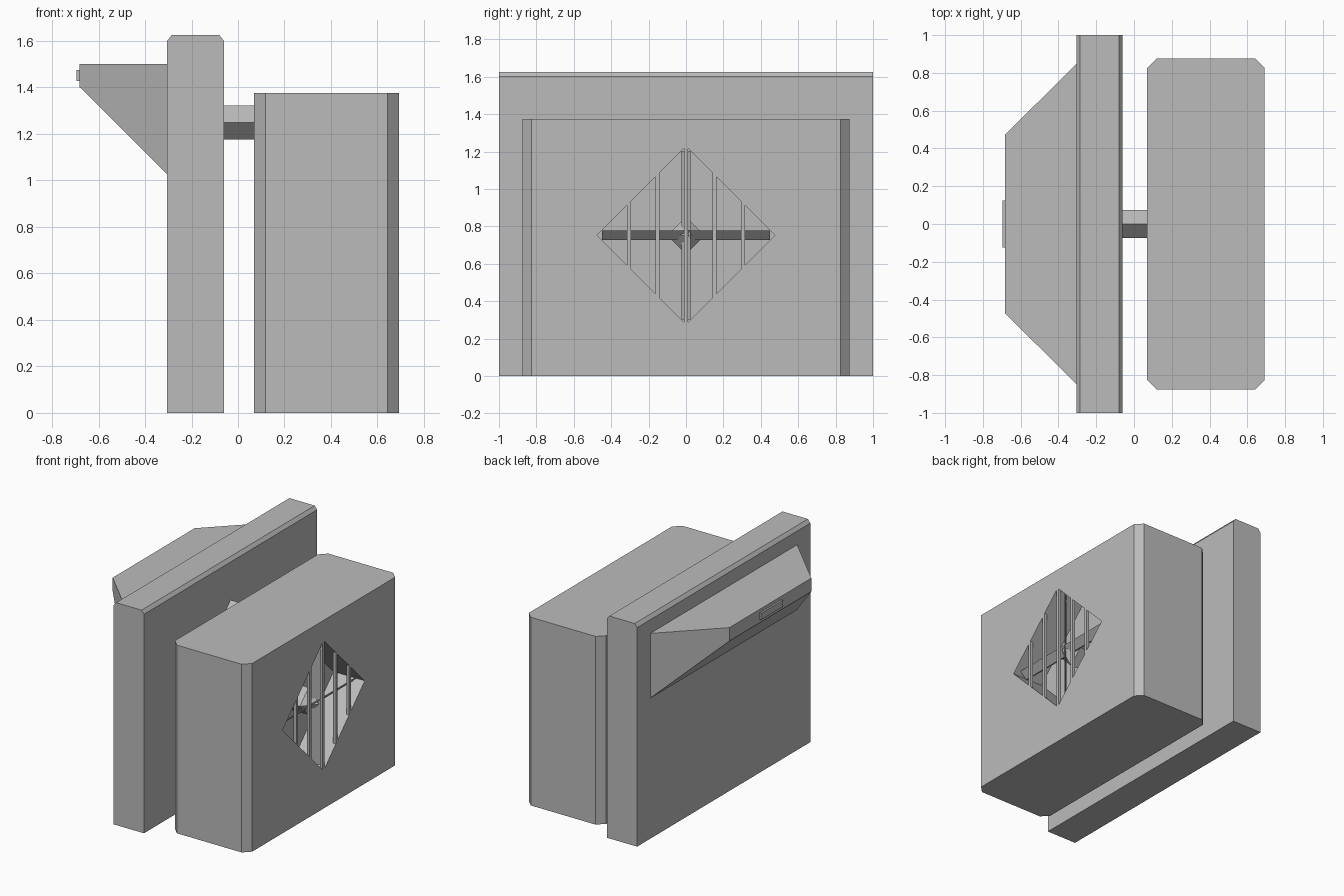
import bpy, bmesh
from mathutils import Vector

cube = bpy.data.objects.get("Cube")
if cube:
    bpy.data.objects.remove(cube, do_unlink=True)

grey = bpy.data.materials.new("plain grey")
grey.use_nodes = True
colour = (0.5, 0.5, 0.5, 1)
grey.diffuse_color = colour
grey.node_tree.nodes["Principled BSDF"].inputs["Base Color"].default_value = colour


def loft(name, start, end):
    """Closed solid between two matching loops of 3D points."""
    bm = bmesh.new()
    a = [bm.verts.new(p) for p in start]
    b = [bm.verts.new(p) for p in end]
    bm.faces.new(a)
    bm.faces.new(b)
    for i in range(len(a)):
        j = (i + 1) % len(a)
        bm.faces.new((a[i], a[j], b[j], b[i]))
    bmesh.ops.recalc_face_normals(bm, faces=bm.faces)
    mesh = bpy.data.meshes.new(name)
    bm.to_mesh(mesh)
    bm.free()
    mesh.materials.append(grey)
    obj = bpy.data.objects.new(name, mesh)
    bpy.context.collection.objects.link(obj)
    return obj


def prism(name, profile, axis, low, high):
    """Extrude a 2D profile along x, y or z."""
    def place(p, t):
        c = list(p)
        c.insert("xyz".index(axis), t)
        return Vector(c)
    return loft(name, [place(p, low) for p in profile], [place(p, high) for p in profile])


def rect(y, z0, z1):
    return [(-y, z0), (y, z0), (y, z1), (-y, z1)]


def diamond(r, z):
    return [(-r, z), (0, z - r), (r, z), (0, z + r)]


# Wall slab with a bevelled top
prism("wall", [(-0.305, 0), (-0.06, 0), (-0.06, 1.6), (-0.08, 1.625),
               (-0.285, 1.625), (-0.305, 1.6)], "y", -1, 1)

# Tapered indoor unit and its small front plate
loft("indoor_unit",
     [(-0.305, y, z) for y, z in rect(0.848, 1.027, 1.5)],
     [(-0.682, y, z) for y, z in rect(0.473, 1.402, 1.5)])
prism("indoor_plate", rect(0.125, 1.427, 1.475), "x", -0.695, -0.682)

# Connecting pipe
prism("pipe", diamond(0.073, 1.25), "x", -0.06, 0.07)

# Outdoor cabinet with cut corners
x0, x1, w, c = 0.068, 0.692, 0.875, 0.05
cabinet = prism("outdoor_cabinet",
                [(x0 + c, -w), (x1 - c, -w), (x1, c - w), (x1, w - c),
                 (x1 - c, w), (x0 + c, w), (x0, w - c), (x0, c - w)],
                "z", 0, 1.375)

# Diamond fan recess
R, Z, BACK = 0.475, 0.752, 0.44
cutter = prism("recess_cutter", diamond(R, Z), "x", BACK, x1 + 0.1)
cutter.hide_render = True
cut = cabinet.modifiers.new("recess", "BOOLEAN")
cut.operation = "DIFFERENCE"
cut.solver = "EXACT"
cut.object = cutter
bpy.context.view_layer.objects.active = cabinet
bpy.ops.object.modifier_apply(modifier="recess")
bpy.data.objects.remove(cutter, do_unlink=True)

# Grille bars, trimmed to the diamond
for n in range(-2, 3):
    a, b = n * 0.152 - 0.011, n * 0.152 + 0.011
    mids = [0] if n == 0 else []
    ys = [a] + mids + [b]
    outline = [(y, Z + R - abs(y)) for y in ys]
    outline += [(y, Z - R + abs(y)) for y in reversed(ys)]
    prism(f"grille_bar_{n + 3}", outline, "x", x1 - 0.022, x1)

# Fan: pyramid hub and two tilted blades
FX = 0.62
loft("fan_hub", [(BACK, y, z) for y, z in diamond(0.1, Z)],
     [(FX - 0.05, y, z) for y, z in diamond(0.1, Z)])
prism_tip = loft("fan_hub_tip", [(FX - 0.05, y, z) for y, z in diamond(0.1, Z)],
                 [(FX + 0.03, y, z) for y, z in diamond(0.004, Z)])
tilt = [(FX - 0.03, -0.025), (FX - 0.02, -0.025), (FX + 0.03, 0.025), (FX + 0.02, 0.025)]
prism("fan_blade_across", [(x, Z + t) for x, t in tilt], "y", -0.45, 0.45)
prism("fan_blade_upright", [(x, t) for x, t in tilt], "z", Z - 0.45, Z + 0.45)
